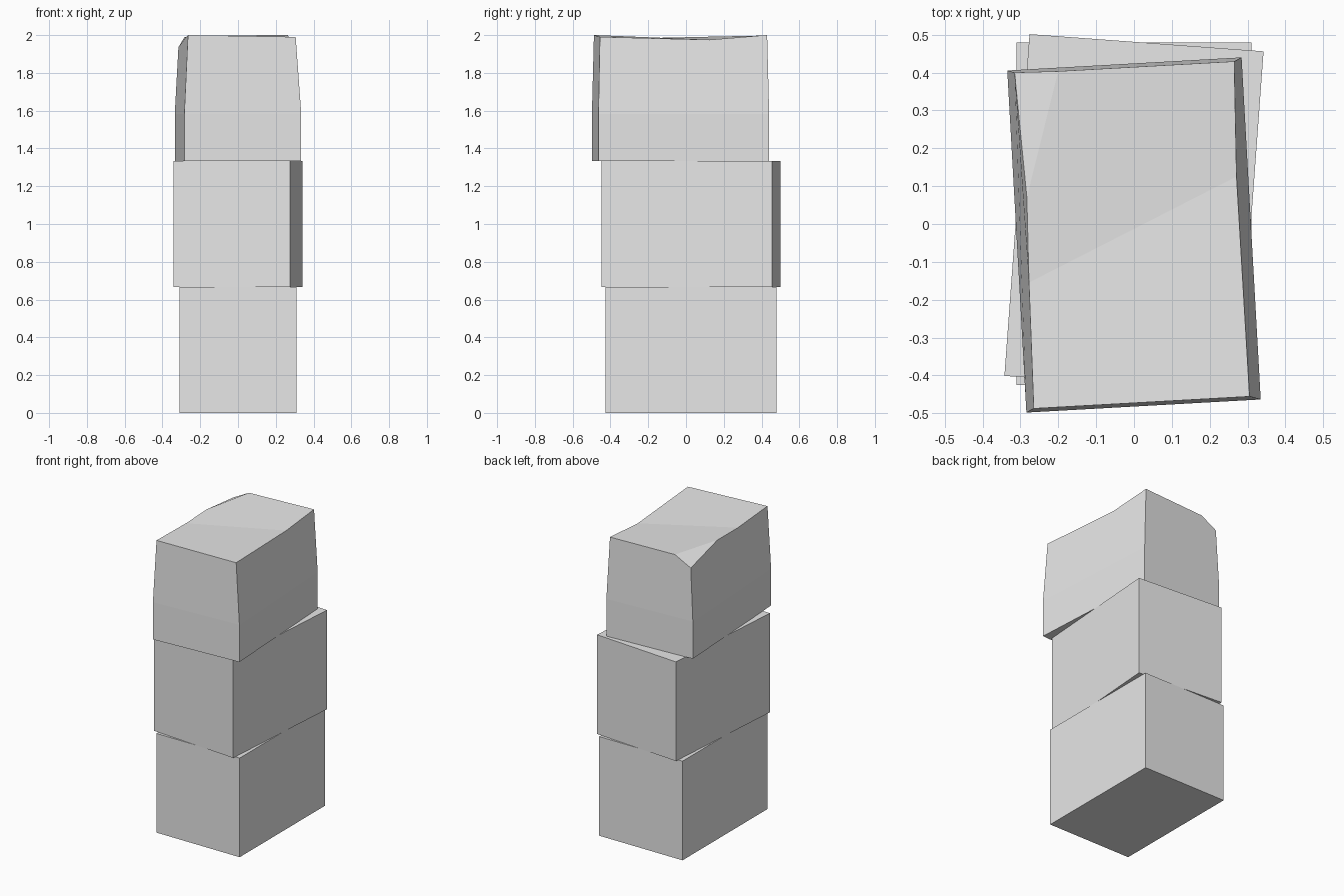
import bpy, bmesh
from math import radians

cube = bpy.data.objects.get("Cube")
if cube:
    bpy.data.objects.remove(cube, do_unlink=True)

# One plain grey for the whole stack
grey = bpy.data.materials.new("light grey")
grey.use_nodes = True
colour = (0.8, 0.8, 0.8, 1)
grey.diffuse_color = colour
grey.node_tree.nodes["Principled BSDF"].inputs["Base Color"].default_value = colour

HALF_W, HALF_D, HEIGHT = 0.31, 0.4525, 2 / 3
CORNERS = [(-1, -1), (1, -1), (1, 1), (-1, 1)]


def ring(bm, z):
    return [bm.verts.new((sx * HALF_W, sy * HALF_D, z)) for sx, sy in CORNERS]


def walls(bm, low, high):
    for i in range(4):
        j = (i + 1) % 4
        bm.faces.new((low[i], low[j], high[j], high[i]))


def finish(bm, name, level, y, angle):
    bmesh.ops.recalc_face_normals(bm, faces=bm.faces[:])
    mesh = bpy.data.meshes.new(name)
    bm.to_mesh(mesh)
    bm.free()
    mesh.materials.append(grey)
    obj = bpy.data.objects.new(name, mesh)
    obj.location = (0, y, level * HEIGHT)
    obj.rotation_euler.z = radians(angle)
    bpy.context.collection.objects.link(obj)


# Two plain blocks, the second twisted clockwise
for name, level, angle in (("bottom_block", 0, 0), ("middle_block", 1, -4.2)):
    bm = bmesh.new()
    low, high = ring(bm, 0), ring(bm, HEIGHT)
    walls(bm, low, high)
    bm.faces.new(low[::-1])
    bm.faces.new(high)
    finish(bm, name, level, 0.0275, angle)

# Worn top block: straight base, tapered upper walls, sagging top, chipped corner
bm = bmesh.new()
low, mid = ring(bm, 0), ring(bm, 0.25)
walls(bm, low, mid)
bm.faces.new(low[::-1])
rim = [
    (-0.29, -0.443, 0.667),  # front, -x corner
    (0.281, -0.443, 0.657),  # front, +x corner
    (0.279, 0.139, 0.642),   # sag on +x edge
    (0.29, 0.443, 0.667),    # back, +x corner
    (-0.176, 0.443, 0.664),  # chip start
    (-0.291, 0.446, 0.603),  # chipped corner
    (-0.277, 0.115, 0.657),  # chip end
    (-0.284, -0.11, 0.652),  # sag on -x edge
]
a, b, c, d, e, f, g, h = [bm.verts.new(p) for p in rim]
for face in (
    (mid[0], mid[1], b, a), (mid[1], mid[2], d, c, b),
    (mid[2], mid[3], f, e, d), (mid[3], mid[0], a, h, g, f),
    (a, b, c, h), (h, c, d, e, g), (e, f, g),
):
    bm.faces.new(face)
finish(bm, "top_block", 2, -0.029, 3.2)
